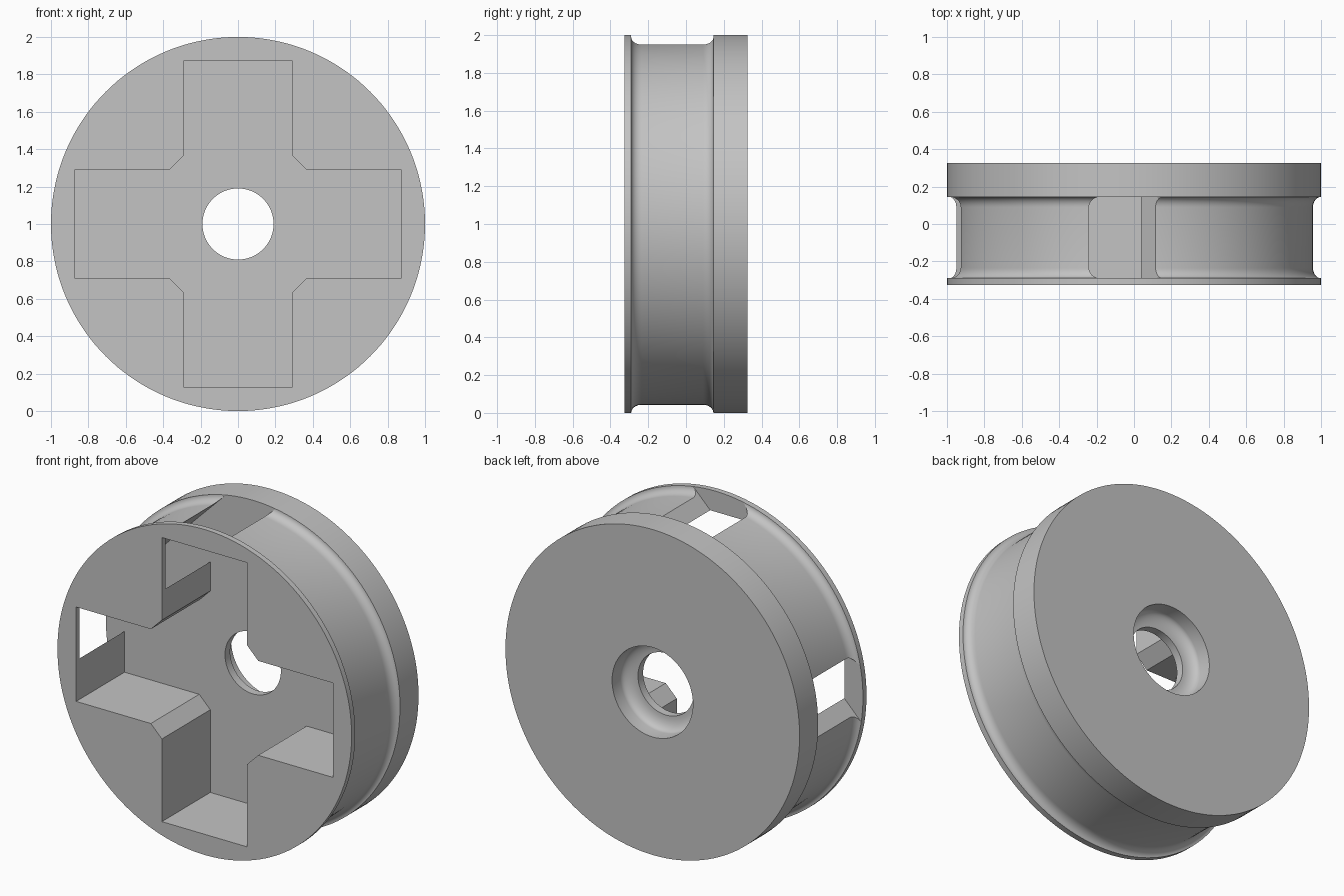
import bpy, bmesh, math
from mathutils import Matrix, Vector

if "Cube" in bpy.data.objects:
    bpy.data.objects.remove(bpy.data.objects["Cube"], do_unlink=True)

FRONT, BACK = -0.325, 0.325       # outer faces
GROOVE, FLOOR = -0.29, 0.145      # groove sides; pocket floor lies at FLOOR
CENTRE = Vector((0, 0, 1))

grey = bpy.data.materials.new("plain grey")
grey.use_nodes = True
colour = (0.55, 0.55, 0.55, 1)
grey.diffuse_color = colour
grey.node_tree.nodes["Principled BSDF"].inputs["Base Color"].default_value = colour


def make_object(name, bm):
    bmesh.ops.recalc_face_normals(bm, faces=bm.faces)
    mesh = bpy.data.meshes.new(name)
    bm.to_mesh(mesh)
    bm.free()
    mesh.materials.append(grey)
    obj = bpy.data.objects.new(name, mesh)
    bpy.context.collection.objects.link(obj)
    return obj


def arc(r, y, rr, ry, start, end, steps=8):
    """Elliptical arc of (radius, y) points."""
    angles = [math.radians(start + (end - start) * i / steps) for i in range(steps + 1)]
    return [(r + rr * math.sin(a), y + ry * math.cos(a)) for a in angles]


def revolve(name, profile, segments=144):
    bm = bmesh.new()
    rings = []
    for i in range(segments):
        a = 2 * math.pi * i / segments
        rings.append([bm.verts.new((r * math.cos(a), y, 1 + r * math.sin(a))) for r, y in profile])
    n = len(profile)
    for i in range(segments):
        p, q = rings[i], rings[(i + 1) % segments]
        for j in range(n):
            k = (j + 1) % n
            bm.faces.new((p[j], p[k], q[k], q[j]))
    return make_object(name, bm)


def prism(name, outline, y0, y1):
    """Extrude an (x, z) outline along y."""
    bm = bmesh.new()
    face = bm.faces.new([bm.verts.new((x, y0, 1 + z)) for x, z in outline])
    out = bmesh.ops.extrude_face_region(bm, geom=[face])
    verts = [v for v in out["geom"] if isinstance(v, bmesh.types.BMVert)]
    bmesh.ops.translate(bm, verts=verts, vec=(0, y1 - y0, 0))
    return make_object(name, bm)


# Wheel body: flanges, filleted groove and stepped central bore
fillet, deep = 0.055, 0.043
profile = [(0.19, FRONT), (1, FRONT)]
profile += arc(1, GROOVE + fillet, -deep, fillet, 180, 90)[::1]
profile += arc(1, FLOOR - fillet, -deep, fillet, 90, 0)
profile += [(1, BACK), (0.275, BACK)]
profile += arc(0.19, 0.245, 0.085, 0.05, 90, 180)
wheel = revolve("wheel_body", profile)

# Cross-shaped pocket with chamfered inner corners
W, L, C = 0.29, 0.873, 0.365
arm = [(L, -W), (L, W), (C, W), (W, C)]
cross = []
for quarter in range(4):
    turn = Matrix.Rotation(quarter * math.pi / 2, 2)
    cross += [tuple(turn @ Vector(p)) for p in arm]
pocket = prism("pocket_cutter", cross, FRONT - 0.2, FLOOR)

# Diagonal slot through the upper corner, opening in the groove
low, high, reach = 0.59, 0.825, 1.1
tilt = Matrix.Rotation(math.pi / 4, 2)
box = [(-reach, low), (reach, low), (reach, high), (-reach, high)]
slot = prism("slot_cutter", [tuple(tilt @ Vector(p)) for p in box], GROOVE, FLOOR)

bpy.context.view_layer.objects.active = wheel
for cutter in (pocket, slot):
    mod = wheel.modifiers.new(cutter.name, "BOOLEAN")
    mod.operation = "DIFFERENCE"
    mod.solver = "EXACT"
    mod.object = cutter
    bpy.ops.object.modifier_apply(modifier=mod.name)
for cutter in (pocket, slot):
    bpy.data.objects.remove(cutter, do_unlink=True)

# Smooth the round surfaces, keep edges crisp
bpy.ops.object.select_all(action="DESELECT")
wheel.select_set(True)
bpy.ops.object.shade_smooth_by_angle(angle=math.radians(30))
